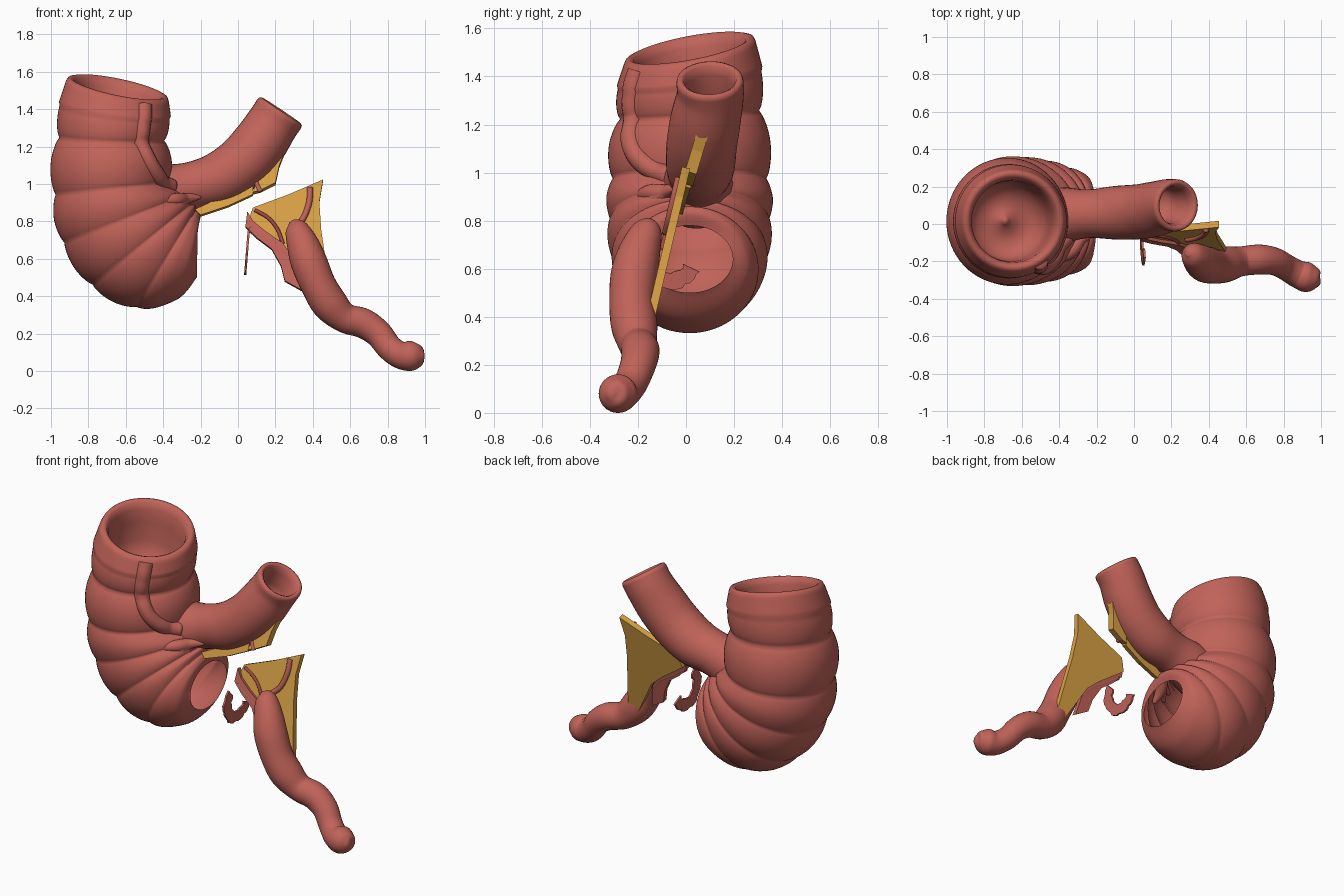
import bpy
import math
import random
from mathutils import Vector

random.seed(4)
if "Cube" in bpy.data.objects:
    bpy.data.objects.remove(bpy.data.objects["Cube"], do_unlink=True)


def material(name, colour):
    mat = bpy.data.materials.new(name)
    mat.use_nodes = True
    mat.diffuse_color = (*colour, 1)
    mat.node_tree.nodes["Principled BSDF"].inputs["Base Color"].default_value = (*colour, 1)
    return mat


TISSUE = material("tissue red", (0.53, 0.125, 0.1))
FAT = material("fat yellow", (0.7, 0.36, 0.06))
VESSEL = material("vessel dark red", (0.36, 0.06, 0.055))


def add_mesh(name, verts, faces, mat, smooth=True):
    mesh = bpy.data.meshes.new(name)
    mesh.from_pydata([tuple(v) for v in verts], [], faces)
    mesh.materials.append(mat)
    mesh.polygons.foreach_set("use_smooth", [smooth] * len(faces))
    mesh.update()
    obj = bpy.data.objects.new(name, mesh)
    bpy.context.collection.objects.link(obj)
    return obj


def spline(keys, t):
    """Catmull-Rom value of rows of numbers at position t."""
    last = len(keys) - 1
    i = min(int(t), last - 1)
    f = t - i
    rows = [keys[max(0, min(last, i + k))] for k in (-1, 0, 1, 2)]
    return [0.5 * (2 * b + (c - a) * f + (2 * a - 5 * b + 4 * c - d) * f ** 2
                   + (3 * b - a - 3 * c + d) * f ** 3) for a, b, c, d in zip(*rows)]


def loft(name, rings, mat, cap_start=True, cap_end=True):
    n = len(rings[0])
    verts = [p for ring in rings for p in ring]
    faces = [(r * n + k, r * n + (k + 1) % n, (r + 1) * n + (k + 1) % n, (r + 1) * n + k)
             for r in range(len(rings) - 1) for k in range(n)]
    if cap_start:
        faces.append(tuple(reversed(range(n))))
    if cap_end:
        faces.append(tuple(range(len(verts) - n, len(verts))))
    return add_mesh(name, verts, faces, mat)


def centre(ring):
    return sum(ring, Vector()) / len(ring)


def tube_rings(keys, steps=8, sides=32):
    """Round rings along a path of x, y, z, radius rows."""
    rows = [spline(keys, i / steps) for i in range((len(keys) - 1) * steps + 1)]
    points = [Vector(r[:3]) for r in rows]
    rings = []
    for i, row in enumerate(rows):
        along = (points[min(i + 1, len(rows) - 1)] - points[max(i - 1, 0)]).normalized()
        side = Vector((0, 1, 0))
        side = (side - along * side.dot(along)).normalized()
        up = along.cross(side)
        radius = max(row[3], 0.002)
        rings.append([points[i] + radius * (side * math.cos(a) + up * math.sin(a))
                      for a in (math.tau * k / sides for k in range(sides))])
    return rings


def hollow(rings, steps):
    """Roll the last ring over a lip and down inside; steps are scale, depth."""
    ring, mid = rings[-1], centre(rings[-1])
    out = (mid - centre(rings[-4])).normalized()
    for scale, depth in steps:
        rings.append([mid + (p - mid) * scale - out * depth for p in ring])
    return rings


def plate(name, outline, place, mat, thickness=0.012):
    """Thin sheet from a 2D outline placed in space."""
    obj = add_mesh(name, [place(a, b) for a, b in outline],
                   [tuple(range(len(outline)))], mat, False)
    solid = obj.modifiers.new("thickness", "SOLIDIFY")
    solid.thickness = thickness
    solid.offset = 0
    return obj


# Large pouch: one row per crease: outer x z, inner x z, half depth, rim tilt
POUCH = [
    (-0.92, 1.55, -0.37, 1.44, 0.275, 0.05),
    (-0.99, 1.25, -0.36, 1.23, 0.325, 0.02),
    (-1.0, 0.94, -0.34, 1.01, 0.345, 0),
    (-0.945, 0.68, -0.28, 0.94, 0.345, 0),
    (-0.79, 0.45, -0.24, 0.9, 0.335, 0),
    (-0.55, 0.33, -0.22, 0.87, 0.3, 0),
    (-0.33, 0.38, -0.2, 0.83, 0.25, 0),
    (-0.22, 0.5, -0.215, 0.78, 0.18, 0),
]


def pouch_point(t, angle):
    ox, oz, ix, iz, depth, tilt = spline(POUCH, t)
    strength = 0.11 if t < 1.5 else 0.075 if t < 2.5 else 0.05
    bulge = 1 - strength * (1 - abs(math.sin(math.pi * t)) ** 0.75)
    if t < 0.5:
        bulge = 1.03 - 0.03 * abs(1 - 2 * t)
    if t > 5.5:
        bulge = 1
    mid = Vector(((ox + ix) / 2, 0.015, (oz + iz) / 2))
    across = Vector(((ox - ix) / 2, 0, (oz - iz) / 2))
    return mid + bulge * (across * math.cos(angle)
                          + Vector((0, depth, tilt)) * math.sin(angle))


SIDES = 64
pouch = [[pouch_point(i / 16, math.tau * k / SIDES) for k in range(SIDES)]
         for i in reversed(range(7 * 16 + 1))]
hollow(pouch, [(0.97, -0.018), (0.91, -0.024), (0.85, -0.015), (0.8, 0.02), (0.78, 0.1),
               (0.77, 0.22), (0.7, 0.3), (0.5, 0.34), (0.12, 0.35), (0.08, 0.32), (0.02, 0.31)])
loft("large_pouch", pouch, TISSUE, cap_start=False)

# Muscle band running down the front of the pouch to the junction
band = []
for i in range(13):
    t = 0.02 + i * 0.18
    p = pouch_point(t, math.radians(239 - 12.5 * max(0, t - 0.6) ** 2.6))
    band.append((p.x, p.y + 0.022, p.z, 0.044))
loft("muscle_band", tube_rings(band, 4, 16), TISSUE)

# Small branch tube with an open end
branch = tube_rings([
    (-0.5, 0.04, 0.92, 0.16), (-0.36, 0.05, 0.96, 0.145), (-0.24, 0.055, 0.99, 0.13),
    (-0.1, 0.06, 1.03, 0.143), (0.02, 0.065, 1.11, 0.147), (0.11, 0.08, 1.21, 0.147),
    (0.18, 0.1, 1.315, 0.14), (0.22, 0.1, 1.375, 0.14)])
hollow(branch, [(0.97, -0.015), (0.88, -0.022), (0.78, -0.012), (0.7, 0.03),
                (0.66, 0.12), (0.62, 0.22), (0.03, 0.24)])
loft("branch_tube", branch, TISSUE)

# Puckered folds at the junction
for n, (x, z) in enumerate([(-0.42, 0.83), (-0.34, 0.79), (-0.46, 0.9)]):
    loft(f"junction_fold_{n}", tube_rings([
        (-0.2, -0.05, 0.93, 0.008), (-0.28, -0.08, 0.92, 0.03),
        (-0.34, -0.15, (z + 0.93) / 2, 0.035), (x, -0.22, z, 0.012)], 6, 16), TISSUE)

# Worm-shaped tail
loft("tail", tube_rings([
    (0.29, -0.15, 0.8, 0.02), (0.31, -0.16, 0.765, 0.06), (0.345, -0.19, 0.68, 0.085),
    (0.38, -0.215, 0.58, 0.097), (0.43, -0.225, 0.46, 0.094), (0.49, -0.215, 0.36, 0.096),
    (0.57, -0.2, 0.285, 0.08), (0.67, -0.19, 0.255, 0.08), (0.75, -0.2, 0.2, 0.074),
    (0.81, -0.23, 0.125, 0.07), (0.87, -0.265, 0.085, 0.073), (0.925, -0.285, 0.08, 0.08),
    (0.97, -0.295, 0.08, 0.06), (0.99, -0.3, 0.08, 0.035), (0.998, -0.3, 0.08, 0.004)]),
    TISSUE)


# Fatty sheets
def tail_plane(x, z):
    return Vector((x, 0.235 * (z - 1.02), z))


def branch_plane(x, z):
    return Vector((x, 0.08 + 0.3 * (z - 1.2), z))


plate("tail_sheet", [
    (0.08, 0.87), (0.27, 0.94), (0.455, 1.02), (0.435, 0.9), (0.445, 0.75), (0.47, 0.58),
    (0.5, 0.37), (0.43, 0.37), (0.3, 0.6), (0.22, 0.67), (0.05, 0.79)], tail_plane, FAT, 0.035)
plate("branch_sheet_long", [
    (-0.23, 0.86), (-0.2, 0.83), (-0.05, 0.88), (0.08, 0.94), (0.08, 0.99), (-0.1, 0.92)],
    branch_plane, FAT, 0.035)
plate("branch_sheet_short", [
    (0.08, 0.95), (0.12, 0.96), (0.2, 1.0), (0.22, 1.09), (0.27, 1.22), (0.22, 1.18),
    (0.1, 1.01)], branch_plane, FAT, 0.05)

# Ragged tissue along the sheet edge
ragged = [(0.05, 0.85), (0.04, 0.77), (0.1, 0.71), (0.18, 0.65), (0.23, 0.56), (0.25, 0.48),
          (0.34, 0.43), (0.31, 0.58), (0.24, 0.68), (0.14, 0.75), (0.08, 0.8)]
plate("ragged_edge", ragged, lambda x, z: tail_plane(x, z) - Vector((0, 0.02, 0)),
      TISSUE, 0.03)


# Torn crescent standing between pouch and tail
def arc(radius, start, sweep, steps):
    points = []
    for i in range(steps + 1):
        a = math.radians(start + sweep * i / steps)
        r = radius + random.uniform(-0.007, 0.007)
        points.append((-0.07 + r * math.cos(a), 0.66 + r * math.sin(a)))
    return points


plate("torn_crescent", arc(0.145, 140, 190, 30) + arc(0.075, 325, -180, 18),
      lambda y, z: Vector((0.05 + 0.08 * (z - 0.66), y, z)), TISSUE)

# Vessels on the sheets
for name, path, place, radius, mat in [
    ("tail_vessel", [(0.385, 0.98), (0.38, 0.9), (0.345, 0.81), (0.28, 0.75)],
     tail_plane, 0.016, TISSUE),
    ("edge_vessel", [(0.09, 0.86), (0.16, 0.82), (0.21, 0.76), (0.24, 0.68)],
     tail_plane, 0.01, VESSEL),
    ("lower_vessel", [(0.06, 0.76), (0.16, 0.69), (0.25, 0.63), (0.31, 0.56)],
     tail_plane, 0.016, TISSUE),
    ("branch_vessel", [(0.12, 0.96), (0.1, 1.0), (0.09, 1.04), (0.1, 1.1)],
     branch_plane, 0.013, TISSUE),
]:
    keys = [(*(place(x, z) - Vector((0, 0.02, 0))), radius) for x, z in path]
    loft(name, tube_rings(keys, 6, 12), mat)
